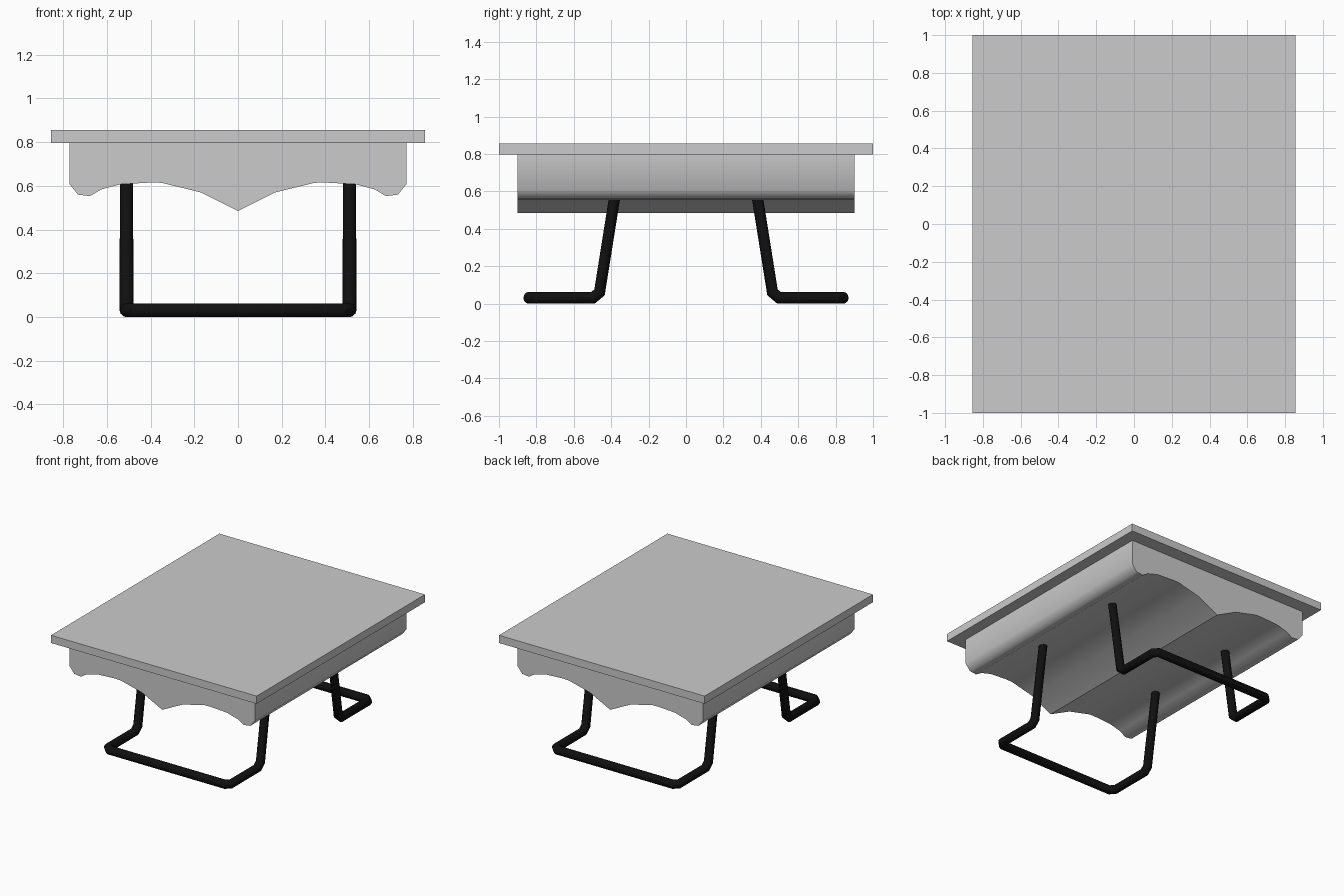
import bpy
import bmesh
import math
from mathutils import Vector

default = bpy.data.objects.get("Cube")
if default:
    bpy.data.objects.remove(default, do_unlink=True)


def material(name, rgb):
    mat = bpy.data.materials.new(name)
    mat.use_nodes = True
    mat.diffuse_color = (*rgb, 1)
    mat.node_tree.nodes["Principled BSDF"].inputs["Base Color"].default_value = (*rgb, 1)
    return mat


grey = material("light grey", (0.6, 0.6, 0.6))
black = material("black", (0.005, 0.005, 0.005))


def activate(obj):
    bpy.ops.object.select_all(action="DESELECT")
    obj.select_set(True)
    bpy.context.view_layer.objects.active = obj


def smooth(obj, degrees):
    activate(obj)
    bpy.ops.object.shade_smooth_by_angle(angle=math.radians(degrees))


def prism(name, outline, half_depth, mat):
    """Extrude an x-z outline along y."""
    bm = bmesh.new()
    face = bm.faces.new([bm.verts.new((x, -half_depth, z)) for x, z in outline])
    new = bmesh.ops.extrude_face_region(bm, geom=[face])["geom"]
    moved = [v for v in new if isinstance(v, bmesh.types.BMVert)]
    bmesh.ops.translate(bm, verts=moved, vec=(0, 2 * half_depth, 0))
    bmesh.ops.recalc_face_normals(bm, faces=bm.faces)
    mesh = bpy.data.meshes.new(name)
    bm.to_mesh(mesh)
    bm.free()
    obj = bpy.data.objects.new(name, mesh)
    bpy.context.collection.objects.link(obj)
    mesh.materials.append(mat)
    return obj


def tube(name, corners, radius, cut, mat):
    """Round bar along a path whose corners are cut short."""
    pts = [Vector(c) for c in corners]
    path = [(pts[0], 1)]
    for before, corner, after in zip(pts, pts[1:], pts[2:]):
        for other in (before, after):
            path.append((corner + (other - corner).normalized() * cut, 1.06))
    path.append((pts[-1], 1))
    curve = bpy.data.curves.new(name, "CURVE")
    curve.dimensions = "3D"
    curve.bevel_depth = radius
    curve.bevel_resolution = 4
    curve.use_fill_caps = True
    spline = curve.splines.new("POLY")
    spline.points.add(len(path) - 1)
    for point, (co, scale) in zip(spline.points, path):
        point.co = (*co, 1)
        point.radius = scale
    curve.materials.append(mat)
    obj = bpy.data.objects.new(name, curve)
    bpy.context.collection.objects.link(obj)
    activate(obj)
    bpy.ops.object.convert(target="MESH")
    smooth(obj, 40)


# Flat table top
prism("table_top", [(-0.855, 0.797), (0.855, 0.797), (0.855, 0.855), (-0.855, 0.855)], 1, grey)

# Body with a scalloped underside, mirrored about the middle
half = [(0.77, 0.797), (0.77, 0.607), (0.732, 0.56), (0.677, 0.553), (0.627, 0.583),
        (0.54, 0.607), (0.40, 0.615), (0.35, 0.614), (0.17, 0.57)]
outline = half + [(0, 0.485)] + [(-x, z) for x, z in reversed(half)]
smooth(prism("scalloped_body", outline, 0.9, grey), 50)

# Bent bar legs, front and back
side = [(0.51, 0.37, 0.64), (0.51, 0.467, 0.031), (0.51, 0.84, 0.031)]
loop = side + [(-x, y, z) for x, y, z in reversed(side)]
for name, sign in (("front_leg", -1), ("back_leg", 1)):
    tube(name, [(x, sign * y, z) for x, y, z in loop], 0.03, 0.03, black)
